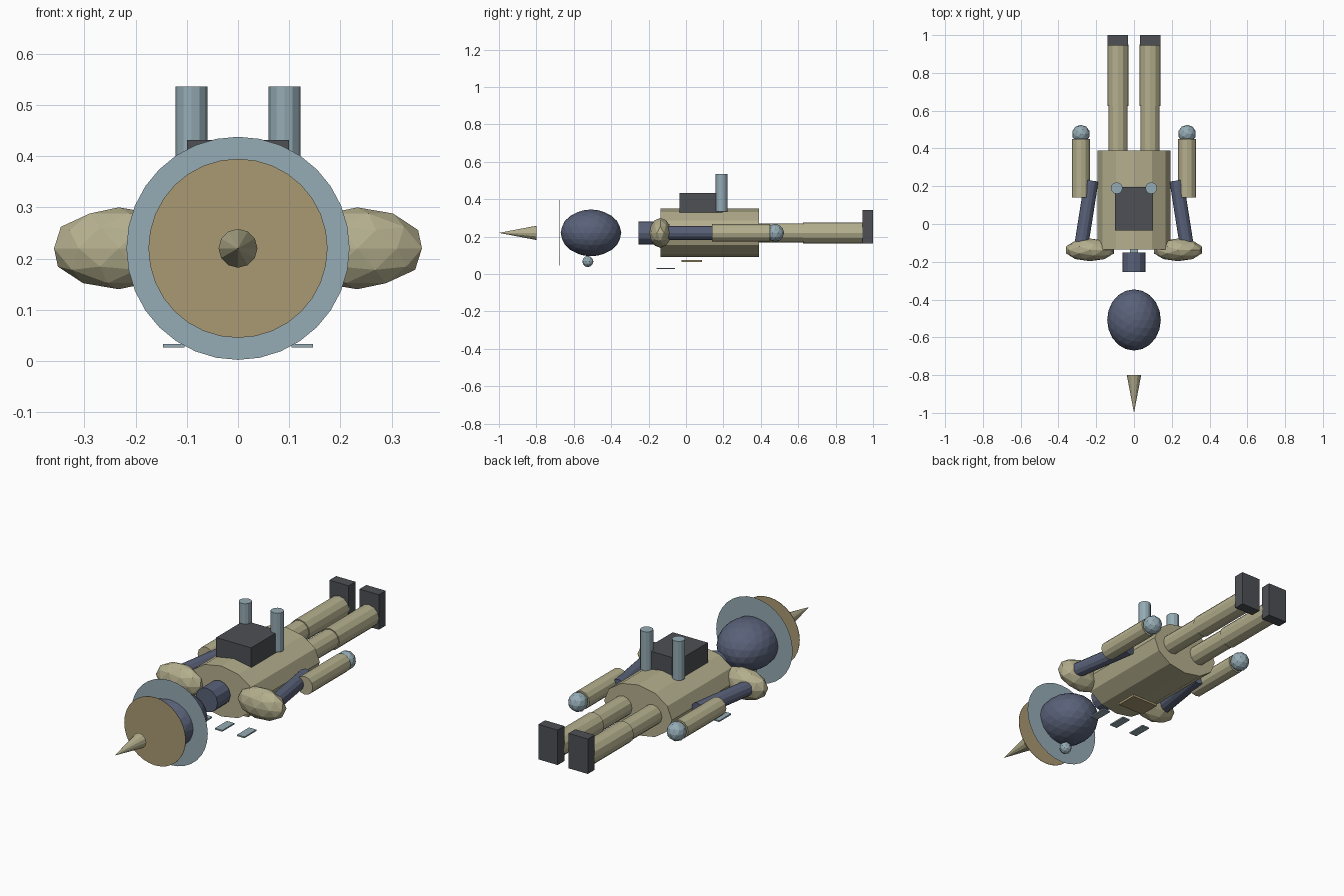
import bpy
import bmesh
from mathutils import Vector, Matrix

if "Cube" in bpy.data.objects:
    bpy.data.objects.remove(bpy.data.objects["Cube"])

ZC = 0.22  # height of the body axis


def colour(name, rgb):
    m = bpy.data.materials.new(name)
    m.diffuse_color = (*rgb, 1)
    m.use_nodes = True
    m.node_tree.nodes["Principled BSDF"].inputs["Base Color"].default_value = m.diffuse_color
    return m


CREAM = colour("cream", (0.46, 0.43, 0.27))
NAVY = colour("navy", (0.10, 0.12, 0.19))
STEEL = colour("steel_blue", (0.30, 0.41, 0.46))
DARK = colour("charcoal", (0.075, 0.08, 0.09))
GOLD = colour("gold", (0.40, 0.32, 0.17))


def finish(bm, name, mat):
    bmesh.ops.recalc_face_normals(bm, faces=bm.faces)
    me = bpy.data.meshes.new(name)
    bm.to_mesh(me)
    bm.free()
    me.materials.append(mat)
    ob = bpy.data.objects.new(name, me)
    bpy.context.collection.objects.link(ob)
    return ob


def rod(name, a, b, r1, mat, r2=None, sides=12, squash=1.0):
    """Cylinder or cone from a to b; squash scales its height about the body axis."""
    a, b = Vector(a), Vector(b)
    d = b - a
    bm = bmesh.new()
    rot = d.to_track_quat('Z', 'Y').to_matrix().to_4x4()
    bmesh.ops.create_cone(bm, cap_ends=True, segments=sides, radius1=r1,
                          radius2=r1 if r2 is None else r2, depth=d.length,
                          matrix=Matrix.Translation((a + b) / 2) @ rot)
    for v in bm.verts:
        v.co.z = a.z + (v.co.z - a.z) * squash if squash != 1 else v.co.z
    return finish(bm, name, mat)


def ball(name, centre, radii, mat, subdiv=2):
    bm = bmesh.new()
    bmesh.ops.create_icosphere(bm, subdivisions=subdiv, radius=1,
                               matrix=Matrix.Translation(centre) @ Matrix.Diagonal((*radii, 1)))
    return finish(bm, name, mat)


def box(name, lo, hi, mat):
    lo, hi = Vector(lo), Vector(hi)
    bm = bmesh.new()
    bmesh.ops.create_cube(bm, size=1, matrix=Matrix.Translation((lo + hi) / 2)
                          @ Matrix.Diagonal((*(hi - lo), 1)))
    return finish(bm, name, mat)


# Torso, neck and head
rod("torso", (0, -0.135, ZC), (0, 0.39, ZC), 0.193, CREAM, squash=0.13 / 0.193)
rod("neck", (0, -0.255, ZC), (0, -0.15, ZC), 0.062, NAVY)
ball("head", (0, -0.508, ZC), (0.142, 0.162, 0.125), NAVY, 3)

# Thin collar and face discs, nose spike, chin bead
bm = bmesh.new()
bmesh.ops.create_circle(bm, cap_ends=True, segments=32, radius=0.218,
                        matrix=Matrix.Translation((0, -0.557, ZC)) @ Matrix.Rotation(1.5707963, 4, 'X'))
finish(bm, "collar_disc", STEEL)
rod("face_disc", (0, -0.676, ZC), (0, -0.674, ZC), 0.175, GOLD, sides=32)
rod("nose_spike", (0, -0.80, ZC), (0, -1.0, ZC), 0.038, CREAM, r2=0)
ball("chin_bead", (0, -0.525, 0.067), (0.03, 0.03, 0.03), STEEL)

# Backpack and chest panel
box("backpack", (-0.1, -0.035, 0.33), (0.1, 0.195, 0.432), DARK)
box("chest_panel", (-0.075, -0.025, 0.064), (0.075, 0.085, 0.076), GOLD)

# Three floating tabs
for i in (-1, 0, 1):
    box("chest_tab", (i * 0.126 - 0.021, -0.158, 0.026), (i * 0.126 + 0.021, -0.06, 0.033), STEEL)

# Mirrored limbs and tanks
for s, side in ((-1, "left"), (1, "right")):
    rod(side + "_tank", (s * 0.091, 0.19, 0.335), (s * 0.091, 0.19, 0.536), 0.031, STEEL)
    ball(side + "_shoulder", (s * 0.233, -0.137, ZC), (0.133, 0.06, 0.08), CREAM)
    rod(side + "_upper_arm", (s * 0.28, -0.12, ZC), (s * 0.225, 0.23, ZC), 0.037, NAVY)
    rod(side + "_forearm", (s * 0.281, 0.14, ZC), (s * 0.281, 0.45, ZC), 0.047, CREAM)
    ball(side + "_hand", (s * 0.281, 0.477, ZC), (0.048, 0.048, 0.048), STEEL)
    rod(side + "_thigh", (s * 0.085, 0.37, ZC), (s * 0.085, 0.64, ZC), 0.051, CREAM)
    rod(side + "_shin", (s * 0.085, 0.625, ZC), (s * 0.085, 0.95, ZC), 0.056, CREAM)
    xs = sorted((s * 0.031, s * 0.141))
    box(side + "_boot", (xs[0], 0.945, 0.162), (xs[1], 1.0, 0.342), DARK)
